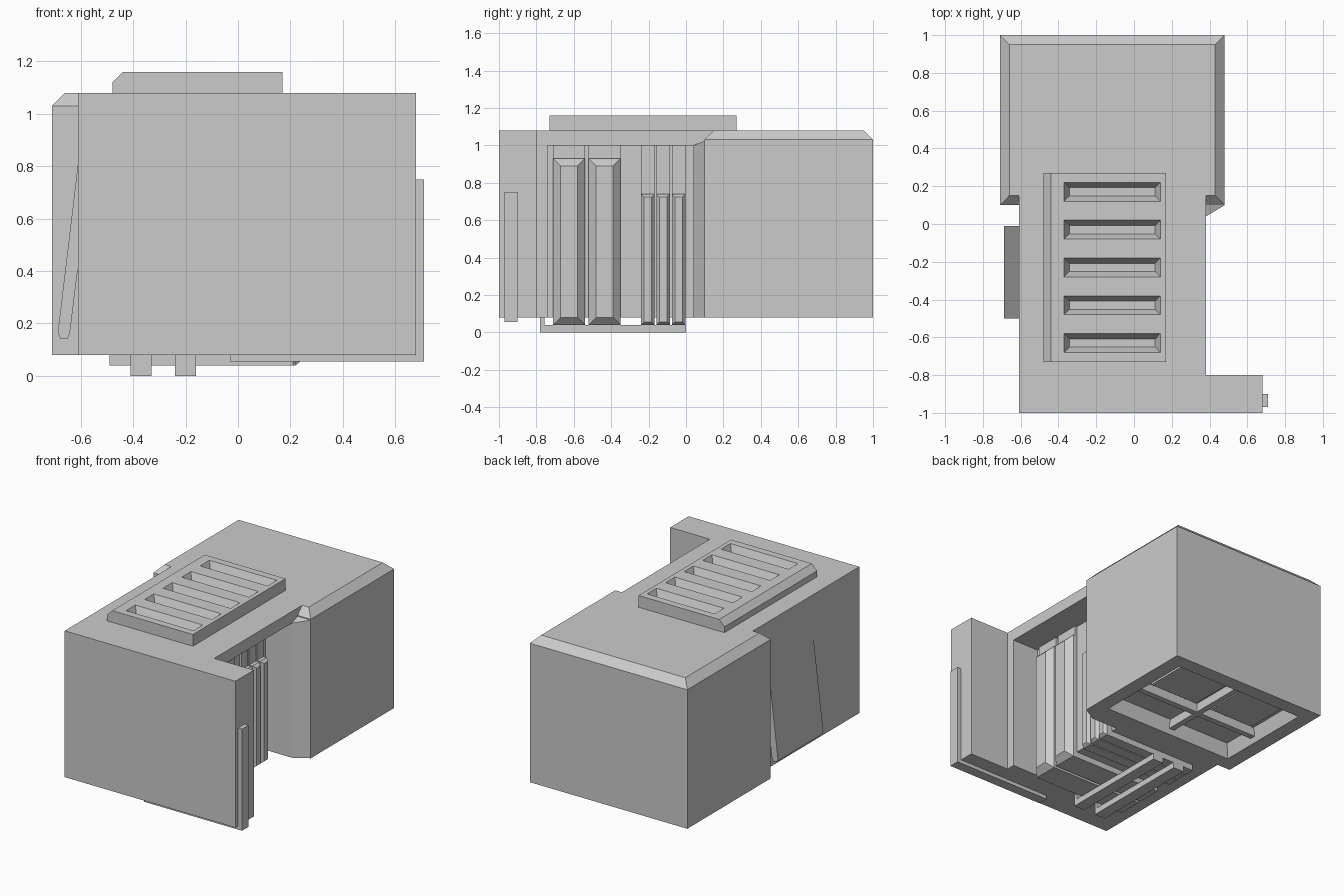
import bpy, bmesh

if "Cube" in bpy.data.objects:
    bpy.data.objects.remove(bpy.data.objects["Cube"])


def loft(name, loops):
    """Closed solid skinned through matching vertex loops."""
    bm = bmesh.new()
    rows = [[bm.verts.new(p) for p in loop] for loop in loops]
    for a, b in zip(rows, rows[1:]):
        for i in range(len(a)):
            j = (i + 1) % len(a)
            bm.faces.new((a[i], a[j], b[j], b[i]))
    bm.faces.new(rows[0])
    bm.faces.new(rows[-1])
    bmesh.ops.recalc_face_normals(bm, faces=bm.faces)
    me = bpy.data.meshes.new(name)
    bm.to_mesh(me)
    bm.free()
    ob = bpy.data.objects.new(name, me)
    bpy.context.collection.objects.link(ob)
    return ob


def rect(x0, x1, y0, y1, z, inset=0):
    i = inset
    return [(x0 + i, y0 + i, z), (x1 - i, y0 + i, z), (x1 - i, y1 - i, z), (x0 + i, y1 - i, z)]


def box(name, x0, x1, y0, y1, z0, z1):
    return loft(name, [rect(x0, x1, y0, y1, z0), rect(x0, x1, y0, y1, z1)])


def extrude_y(name, profile, y0, y1):
    return loft(name, [[(x, y, z) for x, z in profile] for y in (y0, y1)])


def cut(ob, cutter):
    cutter.hide_render = True
    cutter.hide_viewport = True
    m = ob.modifiers.new("cut", "BOOLEAN")
    m.operation = "DIFFERENCE"
    m.solver = "EXACT"
    m.object = cutter


# Front body with the wide front plate, cut open on the right side
plan = [(-.61, -1), (.68, -1), (.68, -.8), (.38, -.8), (.38, .2), (-.61, .2)]
body = loft("front_body", [[(x, y, z) for x, y in plan] for z in (.08, 1.08)])
cut(body, box("side_recess_cutter", .18, .5, -.74, .04, 0, 1.0))

# Rear block with bevelled top and a sunken underside
rb = (-.71, .48, .1, 1.0)
rear = loft("rear_block", [rect(*rb, .08), rect(*rb, 1.03), rect(*rb, 1.08, .05)])
cut(rear, loft("underside_cutter", [rect(*rb, .07, .1), rect(*rb, .08, .1), rect(*rb, .17, .13)]))

# Slanted corner between front body and rear block
corner = [(.36, .04), (.38, .04), (.48, .1), (.48, .12), (.36, .12)]
loft("corner_fillet", [[(x, y, .08) for x, y in corner],
                       [(x, y, 1.0 + max(0, y - .04) * .4) for x, y in corner]])

# Ridges in the rear underside
box("underside_ridge_long", -.15, -.11, .22, .88, .11, .18)
box("underside_ridge_cross", -.59, .36, .45, .49, .11, .18)
for i, (x0, x1, y0, y1) in enumerate([(-.07, .3, .53, .84), (-.53, -.19, .53, .84)]):
    box(f"underside_panel_{i}", x0, x1, y0, y1, .14, .18)

# Roof vent panel with five tapered slots
vent = extrude_y("vent_panel", [(-.48, 1.07), (-.48, 1.12), (-.44, 1.16), (.17, 1.16), (.17, 1.07)],
                 -.73, .27)
for i in range(5):
    yc = .17 - .2 * i
    r = (-.37, .14, yc - .05, yc + .05)
    cut(vent, loft(f"slot_cutter_{i}", [rect(*r, 1.10, .028), rect(*r, 1.16), rect(*r, 1.2)]))


# Bevelled bars running through the body, exposed in the recess and below
def bar(name, y0, y1, top, front, bevel, depth):
    def ring(x, i):
        return [(x, y0 + i, .04 + i), (x, y1 - i, .04 + i), (x, y1 - i, top - i), (x, y0 + i, top - i)]
    loft(name, [ring(-.49, 0), ring(front - depth, 0), ring(front, bevel)])
    box(name + "_backing", .1, .195, y0, y1, .08, 1.0)


for i, y in enumerate((-.71, -.52)):
    bar(f"wide_bar_{i}", y, y + .17, .93, .25, .04, .04)
for i, y in enumerate((-.24, -.158, -.076)):
    bar(f"thin_bar_{i}", y, y + .072, .74, .24, .016, .02)

# Two foot rails with end posts
for i, x in enumerate((-.41, -.24)):
    box(f"foot_rail_{i}", x, x + .08, -.78, 0, 0, .04)
    box(f"rail_post_{i}", x, x + .08, -.78, -.757, .04, .085)

# Trim strip around the front plate edge
box("edge_trim", -.03, .71, -.97, -.9, .055, .75)

# Tilted flap on the left side
extrude_y("side_flap", [(-.6, .9), (-.688, .165), (-.678, .142), (-.652, .14), (-.642, .162), (-.6, .5)],
          -.5, -.01)
